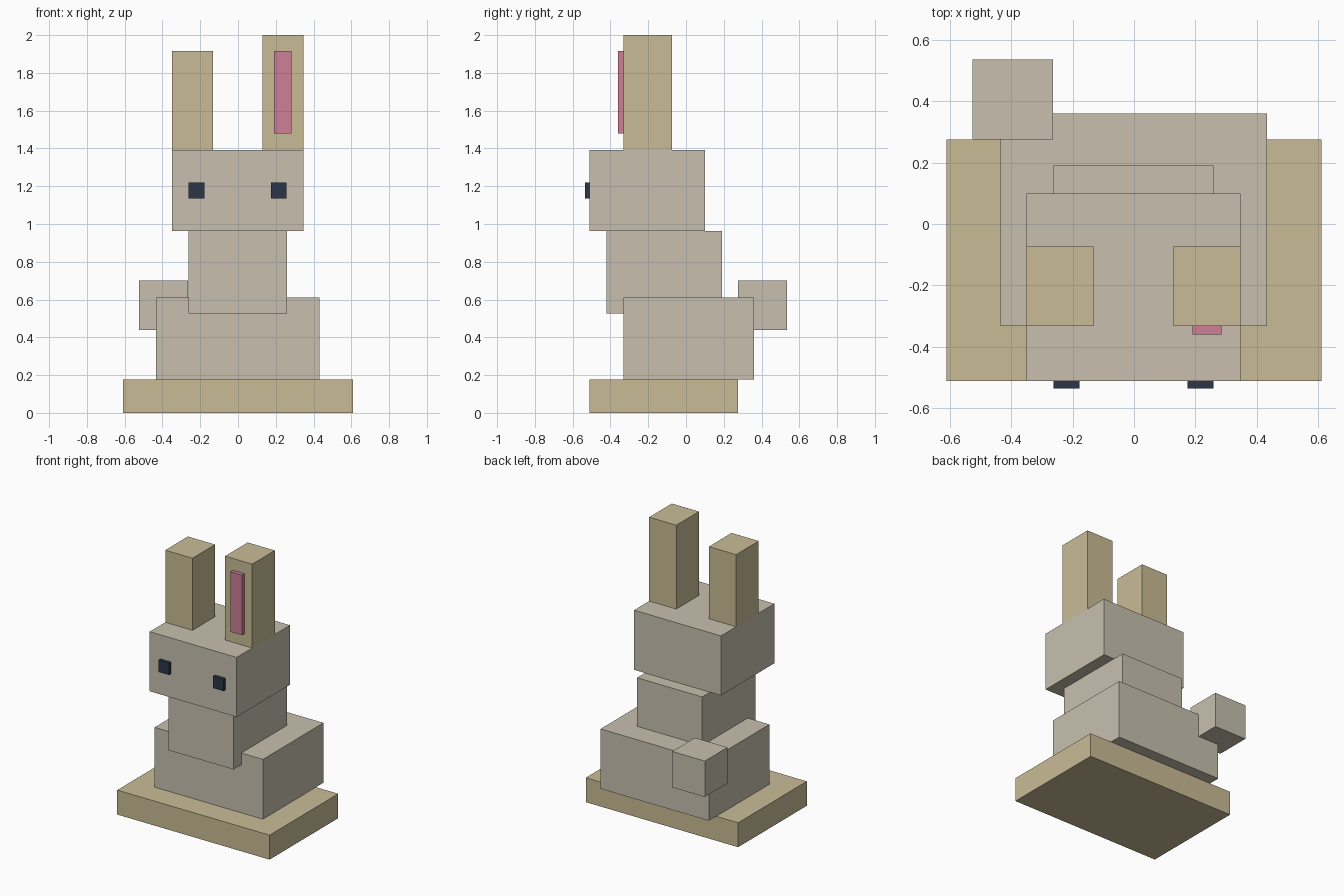
import bpy
import bmesh
from mathutils import Vector

cube = bpy.data.objects.get("Cube")
if cube:
    bpy.data.objects.remove(cube, do_unlink=True)


def linear(c):
    c /= 255
    return c / 12.92 if c <= 0.04045 else ((c + 0.055) / 1.055) ** 2.4


def material(name, rgb):
    mat = bpy.data.materials.new(name)
    color = (*[linear(c) for c in rgb], 1.0)
    mat.diffuse_color = color
    mat.use_nodes = True
    bsdf = next(n for n in mat.node_tree.nodes if n.type == 'BSDF_PRINCIPLED')
    bsdf.inputs["Base Color"].default_value = color
    return mat


def box(name, x, y, z, mat):
    """Box from (min, max) ranges, with its origin at its own centre."""
    ranges = (x, y, z)
    size = Vector([hi - lo for lo, hi in ranges])
    mesh = bpy.data.meshes.new(name)
    bm = bmesh.new()
    bmesh.ops.create_cube(bm, size=1.0)
    bmesh.ops.scale(bm, vec=size, verts=bm.verts)
    bm.to_mesh(mesh)
    bm.free()
    mesh.materials.append(mat)
    obj = bpy.data.objects.new(name, mesh)
    obj.location = [(lo + hi) / 2 for lo, hi in ranges]
    bpy.context.collection.objects.link(obj)
    return obj


fur = material("grey fur", (200, 192, 175))
tan = material("tan", (201, 188, 150))
pink = material("pink", (204, 128, 150))
navy = material("dark navy", (44, 54, 72))

# Stacked body
box("base", (-0.61, 0.61), (-0.51, 0.275), (0.0, 0.177), tan)
box("body", (-0.435, 0.432), (-0.332, 0.36), (0.177, 0.61), fur)
box("chest", (-0.262, 0.259), (-0.422, 0.19), (0.525, 0.962), fur)
box("head", (-0.35, 0.346), (-0.51, 0.1), (0.962, 1.393), fur)
box("tail", (-0.525, -0.264), (0.275, 0.535), (0.44, 0.70), fur)

# Ears of uneven height, with one inner ear
box("right_ear", (-0.35, -0.132), (-0.332, -0.073), (1.393, 1.915), tan)
box("left_ear", (0.129, 0.346), (-0.332, -0.073), (1.393, 2.0), tan)
box("left_inner_ear", (0.191, 0.284), (-0.36, -0.332), (1.48, 1.915), pink)

# Eyes
for name, cx in (("right_eye", -0.22), ("left_eye", 0.216)):
    box(name, (cx - 0.042, cx + 0.042), (-0.535, -0.51), (1.135, 1.22), navy)
